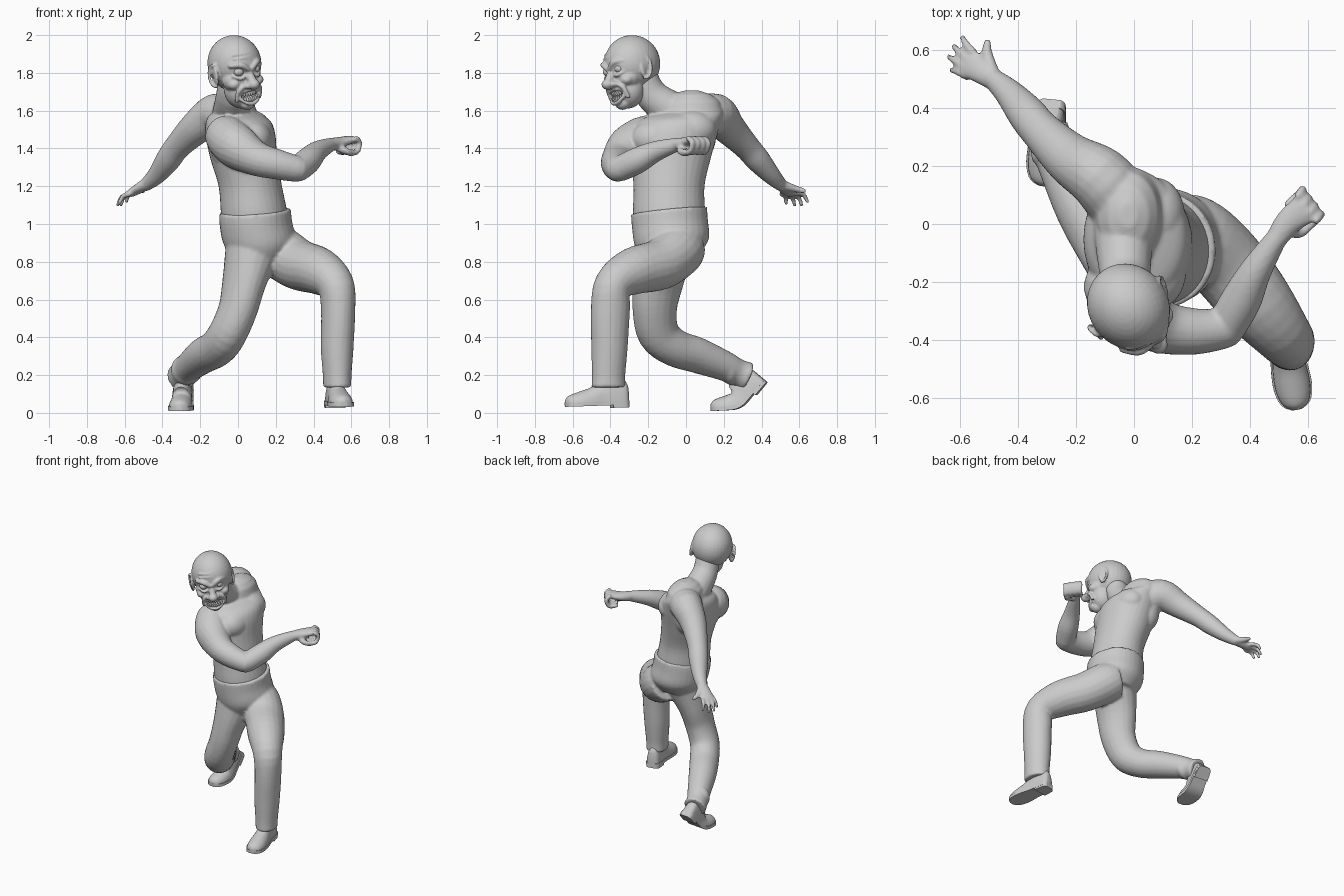
import bpy, bmesh, math
from mathutils import Vector, Matrix

if "Cube" in bpy.data.objects:
    bpy.data.objects.remove(bpy.data.objects["Cube"])

X, Y, Z = Vector((1, 0, 0)), Vector((0, 1, 0)), Vector((0, 0, 1))


def catmull(pts, sub):
    out = []
    for i in range(len(pts) - 1):
        p = [pts[max(0, min(len(pts) - 1, i + k))] for k in (-1, 0, 1, 2)]
        for j in range(sub):
            t = j / sub
            out.append([0.5 * (2 * b + (c - a) * t + (2 * a - 5 * b + 4 * c - d) * t * t
                               + (3 * b - a - 3 * c + d) * t ** 3) for a, b, c, d in zip(*p)])
    return out + [list(pts[-1])]


def skin(bm, rings):
    """Close a list of vertex rings into a solid."""
    vs = [[bm.verts.new(p) for p in r] for r in rings]
    n = len(vs[0])
    for a, b in zip(vs, vs[1:]):
        for i in range(n):
            bm.faces.new((a[i], a[(i + 1) % n], b[(i + 1) % n], b[i]))
    bm.faces.new(vs[0][::-1])
    bm.faces.new(vs[-1])


def tube(bm, pts, ref=Z, axis=None, rounded=True, n=20, sub=4, mat=None):
    """Loft through (x, y, z, half width, half depth) or (x, y, z, radius) stations."""
    st = catmull([tuple(p) if len(p) == 5 else tuple(p) + (p[3],) for p in pts], sub)
    cs = [Vector(s[:3]) for s in st]
    rings = []
    for i, s in enumerate(st):
        t = axis or (cs[min(i + 1, len(cs) - 1)] - cs[max(i - 1, 0)]).normalized()
        side = t.cross(ref).normalized()
        up = side.cross(t)

        def ring(k, off):
            return [cs[i] + t * off + side * (s[3] * k * math.cos(2 * math.pi * j / n))
                    + up * (s[4] * k * math.sin(2 * math.pi * j / n)) for j in range(n)]
        r, caps = min(s[3], s[4]), (.5, .8, .97)
        if i == 0 and rounded:
            rings += [ring(math.sqrt(1 - k * k), -k * r) for k in reversed(caps)]
        rings.append(ring(1, 0))
        if i == len(st) - 1 and rounded:
            rings += [ring(math.sqrt(1 - k * k), k * r) for k in caps]
    if mat:
        rings = [[mat @ p for p in r] for r in rings]
    skin(bm, rings)


def ball(bm, c, r, mat=Matrix(), rot=Matrix()):
    m = mat @ Matrix.Translation(c) @ rot @ Matrix.Diagonal((*r, 1))
    bmesh.ops.create_uvsphere(bm, u_segments=32, v_segments=20, radius=1, matrix=m)


def finish(name, bm, voxel=0, smooth=0, cutter=None):
    bmesh.ops.recalc_face_normals(bm, faces=bm.faces[:])
    for f in bm.faces:
        f.smooth = True
    me = bpy.data.meshes.new(name)
    bm.to_mesh(me)
    bm.free()
    ob = bpy.data.objects.new(name, me)
    bpy.context.collection.objects.link(ob)
    if voxel:
        m = ob.modifiers.new("Blend", 'REMESH')
        m.mode, m.voxel_size, m.use_smooth_shade = 'VOXEL', voxel, True
    if smooth:
        m = ob.modifiers.new("Smooth", 'SMOOTH')
        m.factor, m.iterations = .5, smooth
    if cutter:
        m = ob.modifiers.new("Opening", 'BOOLEAN')
        m.operation, m.solver, m.object = 'DIFFERENCE', 'EXACT', cutter
    return ob


# upper body: torso, twisted so the chest faces +x
bm = bmesh.new()
tube(bm, [(.09, -.09, .98, .17, .18), (.085, -.09, 1.06, .176, .191), (.065, -.09, 1.2, .168, .188),
          (.03, -.08, 1.35, .178, .212), (.012, -.06, 1.48, .185, .228), (0, -.03, 1.55, .168, .215),
          (-.02, .03, 1.59, .12, .17)], ref=Y, axis=Z, n=32)
tube(bm, [(-.035, .03, 1.56, .11), (-.035, -.06, 1.595, .1), (-.03, -.18, 1.68, .087), (-.02, -.23, 1.78, .08)])
for c in ((.075, .03, 1.5), (.08, -.16, 1.45)):                    # chest muscles
    ball(bm, c, (.1, .13, .1))
for c in ((-.05, .05, 1.47), (-.05, -.16, 1.43)):                  # shoulder blades
    ball(bm, c, (.1, .11, .15))
# trailing left arm
tube(bm, [(-.05, .08, 1.56, .115), (-.12, .16, 1.58, .11), (-.22, .225, 1.51, .09), (-.32, .32, 1.41, .07),
          (-.37, .38, 1.34, .066), (-.43, .45, 1.26, .05), (-.485, .5, 1.21, .036)])
# leading right arm, folded across the chest
tube(bm, [(-.06, -.22, 1.46, .115), (.0, -.3, 1.405, .118), (.1, -.355, 1.345, .092), (.21, -.37, 1.315, .08),
          (.31, -.36, 1.292, .07)])
tube(bm, [(.32, -.35, 1.292, .068), (.37, -.26, 1.335, .07), (.42, -.16, 1.385, .055), (.49, -.05, 1.42, .037)])
# open hand
tube(bm, [(-.48, .495, 1.215, .037, .032), (-.53, .53, 1.185, .046, .026), (-.565, .55, 1.163, .05, .02)])
knuckles = [(-.555, .592, 1.165), (-.575, .568, 1.16), (-.582, .538, 1.158), (-.575, .508, 1.158)]
tips = [(-.59, .642, 1.12), (-.62, .612, 1.10), (-.637, .575, 1.10), (-.628, .53, 1.11)]
for k, t in zip(knuckles, tips):
    mid = (Vector(k) + Vector(t)) / 2 + Vector((-.008, .006, .012))
    tube(bm, [(*k, .015), (*mid, .013), (*t, .011)], ref=X, n=10)
tube(bm, [(-.49, .53, 1.2, .025), (-.505, .585, 1.185, .019), (-.505, .625, 1.175, .014)], n=10)
# fist
tube(bm, [(.485, -.06, 1.42, .036, .034), (.53, .005, 1.43, .046, .03), (.585, .05, 1.445, .054, .022)])
for i in range(4):
    k = Vector((.566 + .021 * i, .098 - .028 * i, 1.453))
    loop = [(0, 0, 0), (.014, .02, -.025), (0, .003, -.072), (-.035, -.03, -.07)]
    tube(bm, [(*(k + Vector(o)), .0155) for o in loop], ref=Vector((.6, -.8, 0)), n=10)
tube(bm, [(.52, -.02, 1.41, .024), (.575, -.03, 1.385, .019), (.6, .0, 1.37, .015)], n=10)
finish("upper_body", bm, .008, 6)

# trousers, waist tilted a little
bm = bmesh.new()
tube(bm, [(.09, -.09, 1.07, .19, .202), (.095, -.085, 1.0, .192, .202), (.115, -.075, .9, .19, .197),
          (.12, -.085, .82, .13, .15)], ref=Y, axis=Vector((.06, .1, -1)).normalized(), rounded=False, n=32)
tube(bm, [(.16, -.02, .88, .13), (.22, -.05, .85, .14), (.32, -.14, .785, .135), (.43, -.28, .75, .125),
          (.515, -.385, .68, .1), (.53, -.4, .55, .09, .105), (.525, -.405, .35, .086, .098),
          (.525, -.41, .2, .075, .09), (.525, -.41, .135, .073, .093)],
     ref=Vector((.3, -1, .4)), rounded=False)
tube(bm, [(.08, -.11, .87, .15), (.035, -.145, .7, .112, .14), (0, -.165, .55, .1, .122),
          (-.055, -.145, .42, .1, .112), (-.11, -.06, .345, .1), (-.18, .06, .305, .095),
          (-.25, .2, .25, .08), (-.285, .27, .215, .073), (-.3, .325, .19, .08)],
     ref=Vector((-.4, 1, .3)), rounded=False)
ball(bm, (-.27, .235, .23), (.085, .05, .082))                     # bunched cloth at the back ankle
finish("trousers", bm, .01, 3)


# shoes: section (distance from heel, half width, height), bent along the sole
def shoe(prefix, heel, heading, pitch):
    fwd = Vector((heading[0], heading[1], 0)).normalized()
    lat = fwd.cross(Z)
    path, p = [], Vector(heel)
    for i in range(350):
        a = math.radians(pitch(i / 1000))
        d = fwd * math.cos(a) - Z * math.sin(a)
        path.append((p.copy(), fwd * math.sin(a) + Z * math.cos(a)))
        p = p + d * .001
    secs = catmull([(0, .026, .08), (.02, .044, .115), (.09, .05, .135), (.14, .052, .115), (.2, .06, .08),
                    (.26, .062, .06), (.305, .052, .046), (.328, .035, .034), (.34, .012, .018)], 4)

    def solid(name, lo, hi, grow, last):
        bm, rings = bmesh.new(), []
        for s, w, h in secs:
            if s > last:
                continue
            o, up = path[max(0, min(349, round(s * 1000)))]
            ring = []
            for j in range(20):
                c, q = math.cos(j * math.pi / 10), math.sin(j * math.pi / 10)
                v = (h * q if hi is None else hi) if q > 1e-6 else lo
                if hi is not None:
                    c = math.copysign(abs(c) ** .2, c)
                ring.append(o + lat * (c * (w + grow)) + up * v)
            rings.append(ring)
        skin(bm, rings)
        ob = finish(prefix + name, bm)
        bpy.context.view_layer.objects.active = ob
        ob.select_set(True)
        bpy.ops.object.shade_smooth_by_angle(angle=math.radians(40))
        ob.select_set(False)
    solid("_shoe_upper", -.004, None, 0, 1)
    solid("_shoe_sole", -.018, .004, .005, 1)
    solid("_shoe_heel", -.032, -.01, .004, .09)


shoe("front", (.5, -.305, .062), (.18, -.98), lambda s: 2)
shoe("back", (-.285, .405, .183), (-.1, -1), lambda s: 50 - 47 * min(1, max(0, (s - .15) / .08)))

# head: local x = its left, -y = face, z = up
H = (Matrix.Translation((-.02, -.285, 1.8)) @ Matrix.Rotation(math.radians(35), 4, 'Z')
     @ Matrix.Rotation(-.17, 4, 'Y'))


def face_y(l):
    return -(.042 + .088 * math.sqrt(max(0, 1 - (l / .095) ** 2)))


bm = bmesh.new()
ball(bm, (0, -.05, -.125), (.058, .2, .03), H)
mouth = finish("mouth_cutter", bm)
mouth.hide_render = True
mouth.display_type = 'WIRE'

bm = bmesh.new()
ball(bm, (.01, 0, .05), (.138, .153, .149), H)                    # cranium
ball(bm, (0, -.04, -.09), (.092, .086, .1), H)                    # jaw
ball(bm, (0, -.08, -.165), (.04, .04, .033), H)                   # chin
ball(bm, (0, -.06, -.03), (.115, .075, .08), H)                   # mid face
ball(bm, (0, -.165, -.062), (.032, .034, .028), H)                # nose tip
tube(bm, [(0, -.125, .02, .02), (0, -.145, -.02, .022), (0, -.16, -.055, .026)], mat=H, ref=X)
lips = []
for i in range(17):
    a = i * math.pi / 8
    l = .064 * math.cos(a)
    lips.append((l, face_y(l) + .002, -.128 + .037 * math.sin(a) + 4 * l * l, .011))
tube(bm, lips, ref=Y, n=10, sub=2, mat=H)
for s in (-1, 1):
    ball(bm, (s * .028, -.147, -.066), (.018, .022, .016), H)     # nostril
    ball(bm, (s * .075, -.092, -.05), (.035, .036, .028), H)      # cheek
    tube(bm, [(s * .012, -.15, .022, .014), (s * .05, -.145, .05, .017), (s * .092, -.108, .052, .013)],
         mat=H, n=12)                                              # brow
    tube(bm, [(s * .025, -.137, -.012, .008), (s * .055, -.138, -.022, .009), (s * .085, -.11, -.005, .008)],
         mat=H, n=12)                                              # eye bag
    tube(bm, [(s * .035, -.142, -.06, .011), (s * .07, -.117, -.09, .012), (s * .075, -.095, -.14, .01)],
         mat=H, n=12)                                              # smile fold
    ball(bm, (s * .13, -.012, .005), (.012, .032, .056), H, Matrix.Rotation(s * .35, 4, 'Z'))
    rim = [(s * (.137 - .012 * math.cos(a)), -.012 - .032 * math.cos(a), .007 + .058 * math.sin(a), .0085)
           for a in [1.3 + .45 * k for k in range(9)]]
    tube(bm, rim, ref=X, n=10, mat=H)                              # ear rim
for k in range(2):                                                 # forehead wrinkles
    z = .083 + .022 * k
    tube(bm, [(l, -.153 * math.sqrt(1 - (l / .138) ** 2 - ((z - .05) / .149) ** 2) + .004, z, .006)
              for l in (-.07, -.035, 0, .035, .07)], mat=H, n=8)
finish("head", bm, .006, 3, mouth)

# eyes
bm = bmesh.new()
for s in (-1, 1):
    ball(bm, (s * .053, -.118, .014), (.027, .027, .024), H)
finish("eyes", bm)

# teeth
bm = bmesh.new()
for z in (-.112, -.143):
    for i in range(8):
        l = (i - 3.5) * .013
        ball(bm, (l, face_y(l) + .012, z + 4 * l * l), (.0075, .009, .014), H)
finish("teeth", bm)
